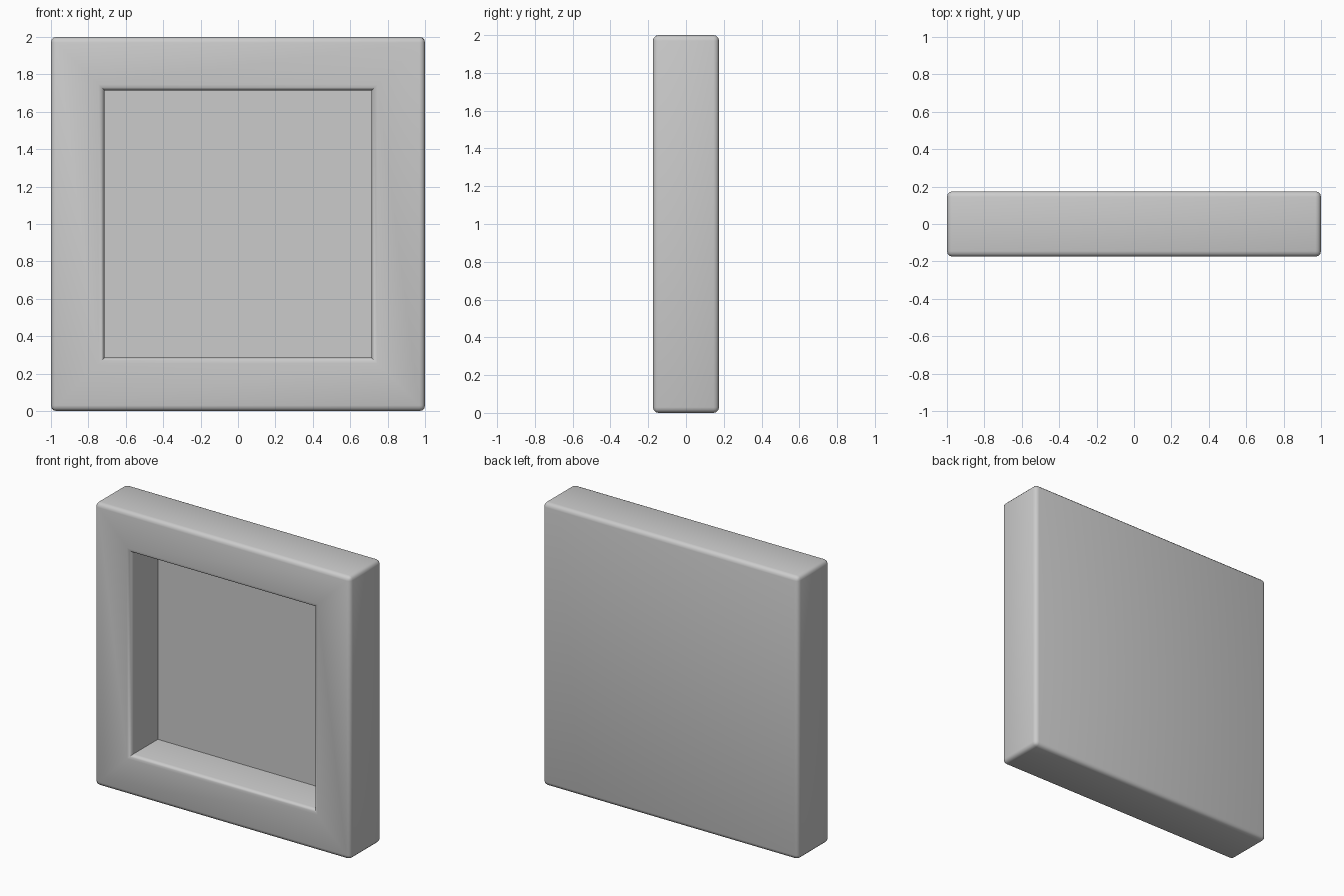
import bpy, bmesh, math
from mathutils import Vector

if "Cube" in bpy.data.objects:
    bpy.data.objects.remove(bpy.data.objects["Cube"])

W, D, R = 2.0, 0.35, 0.03       # width/height, thickness, edge radius
OPEN, DEPTH = 0.715, 0.30       # recess half width, recess depth

bm = bmesh.new()
# solid slab
bmesh.ops.create_cube(bm, size=1.0)
bmesh.ops.scale(bm, vec=Vector((W, D, W)), verts=bm.verts)
bmesh.ops.translate(bm, vec=Vector((0, 0, W / 2)), verts=bm.verts)
rounded = list(bm.edges)

# square recess in the front
bm.normal_update()
front = min(bm.faces, key=lambda f: f.calc_center_median().y)
bmesh.ops.inset_region(bm, faces=[front], thickness=W / 2 - OPEN, use_even_offset=True)
rounded += list(front.edges)
panel = bmesh.ops.extrude_discrete_faces(bm, faces=[front])["faces"][0]
bmesh.ops.translate(bm, vec=Vector((0, DEPTH, 0)), verts=panel.verts)

# round the outer edges and the recess rim
bm.edges.ensure_lookup_table()
rounded = []
for e in bm.edges:
    a, b = (v.co for v in e.verts)
    on_outer = all(abs(v.x) > W / 2 - 1e-4 for v in (a, b))
    on_rim = all(abs(v.x) < W / 2 - 1e-4 and v.y < -D / 2 + 1e-4 for v in (a, b))
    if on_outer or on_rim:
        rounded.append(e)
bmesh.ops.bevel(bm, geom=rounded, offset=R, segments=3, profile=0.5, affect='EDGES')
bmesh.ops.recalc_face_normals(bm, faces=bm.faces)

mesh = bpy.data.meshes.new("framed_panel")
bm.to_mesh(mesh)
bm.free()
obj = bpy.data.objects.new("framed_panel", mesh)
bpy.context.collection.objects.link(obj)
bpy.context.view_layer.objects.active = obj
obj.select_set(True)
bpy.ops.object.shade_smooth_by_angle(angle=math.radians(35))
